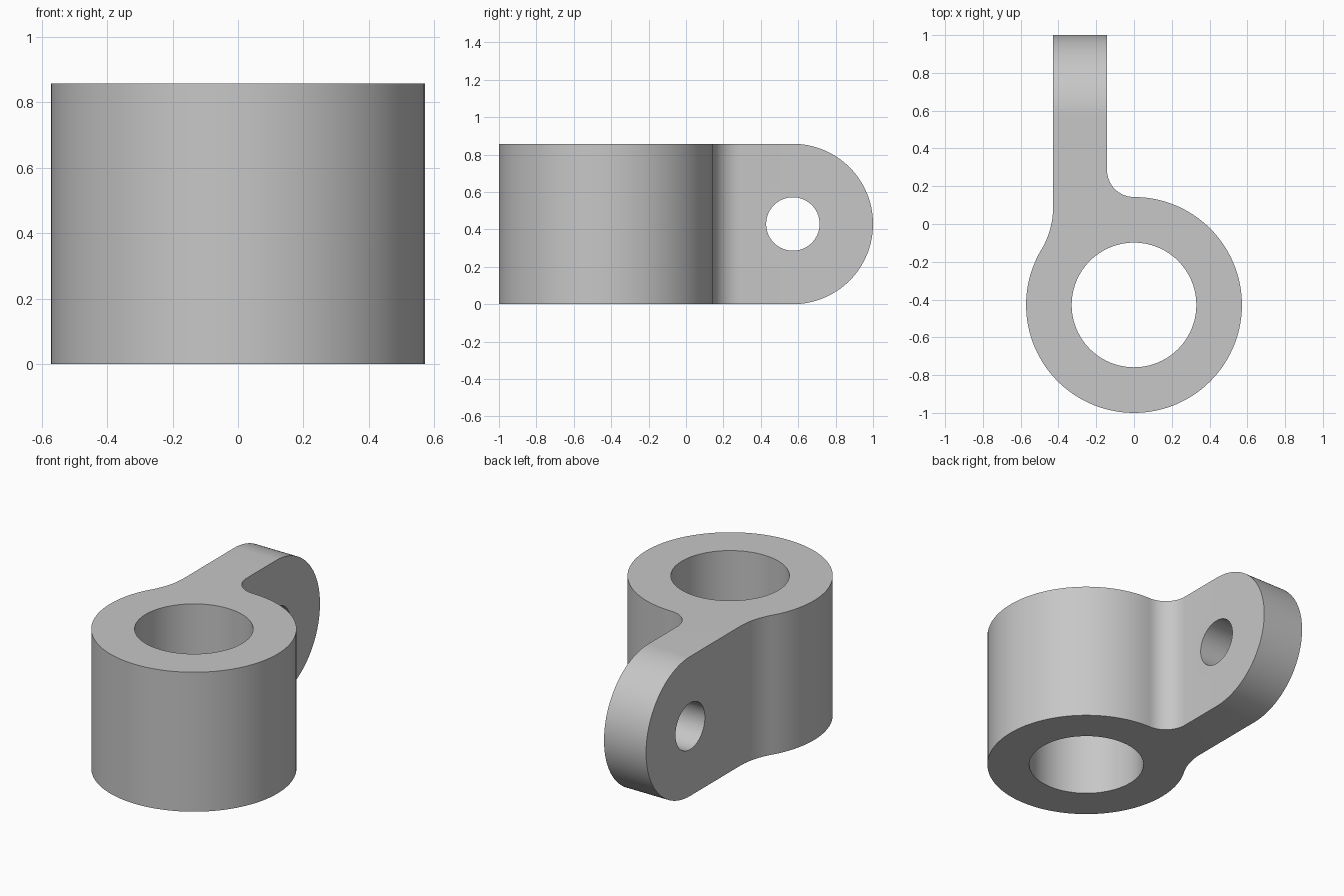
import bpy, bmesh, math
from mathutils import Vector

if "Cube" in bpy.data.objects:
    bpy.data.objects.remove(bpy.data.objects["Cube"], do_unlink=True)

U = 1 / 7                    # base module of the part
HEIGHT = 6 * U
RING = (0, -3 * U)           # ring centre in plan (x, y)
PIN = (4 * U, 3 * U)         # cross hole centre from the side (y, z)


def arc(center, radius, start, end, steps, skip_last=False):
    """Points along an arc, angles in degrees."""
    count = steps if skip_last else steps + 1
    angles = [math.radians(start + (end - start) * i / steps) for i in range(count)]
    return [(center[0] + radius * math.cos(a), center[1] + radius * math.sin(a)) for a in angles]


def prism(name, points, low, high, axis):
    """Extrude a closed profile along z (points are x, y) or x (points are y, z)."""
    def place(p, h):
        return Vector((p[0], p[1], h)) if axis == "z" else Vector((h, p[0], p[1]))
    bm = bmesh.new()
    base = bm.faces.new([bm.verts.new(place(p, low)) for p in points])
    moved = bmesh.ops.extrude_face_region(bm, geom=[base], use_keep_orig=True)
    verts = [v for v in moved["geom"] if isinstance(v, bmesh.types.BMVert)]
    bmesh.ops.translate(bm, verts=verts, vec=place((0, 0), high - low))
    bmesh.ops.recalc_face_normals(bm, faces=bm.faces)
    mesh = bpy.data.meshes.new(name)
    bm.to_mesh(mesh)
    bm.free()
    obj = bpy.data.objects.new(name, mesh)
    bpy.context.collection.objects.link(obj)
    return obj


def combine(target, tool, operation):
    """Apply a boolean and discard the helper."""
    tool.hide_render = True
    mod = target.modifiers.new(operation.title(), "BOOLEAN")
    mod.operation, mod.solver, mod.object = operation, "EXACT", tool
    bpy.context.view_layer.objects.active = target
    bpy.ops.object.modifier_apply(modifier=mod.name)
    bpy.data.objects.remove(tool, do_unlink=True)


# Plan outline: ring, small inner fillet, lug, large outer fillet
blend = math.degrees(math.acos(6 / 7))
outer_center = (-6 * U, RING[1] + math.sin(math.radians(blend)))
plan = arc(RING, 4 * U, 180 - blend, 450, 100)
plan += arc((0, 2 * U), U, 270, 180, 16)[1:]
plan += [(-U, 1.2), (-3 * U, 1.2)]
plan += arc(outer_center, 3 * U, 0, -blend, 12, skip_last=True)
bracket = prism("eye_bracket", plan, -0.2, HEIGHT + 0.2, "z")

# Main bore through the ring
bore = prism("bore_cutter", arc(RING, 0.33, 0, 360, 96, True), -0.5, 1.5, "z")
combine(bracket, bore, "DIFFERENCE")

# Side outline trims the height and rounds the lug end
side = [(-1.3, HEIGHT), (-1.3, 0)] + arc(PIN, 3 * U, -90, 90, 64)
combine(bracket, prism("side_trim", side, -1, 1, "x"), "INTERSECT")

# Cross hole through the lug
pin = prism("pin_cutter", arc(PIN, U, 0, 360, 64, True), -1, 1, "x")
combine(bracket, pin, "DIFFERENCE")

# Plain grey metal
grey = bpy.data.materials.new("grey_metal")
grey.use_nodes = True
color = (0.57, 0.57, 0.57, 1)
grey.diffuse_color = color
grey.node_tree.nodes["Principled BSDF"].inputs["Base Color"].default_value = color
bracket.data.materials.clear()
bracket.data.materials.append(grey)
for face in bracket.data.polygons:
    face.material_index = 0

bpy.ops.object.select_all(action="DESELECT")
bracket.select_set(True)
bpy.context.view_layer.objects.active = bracket
bpy.ops.object.shade_smooth_by_angle(angle=math.radians(30))
